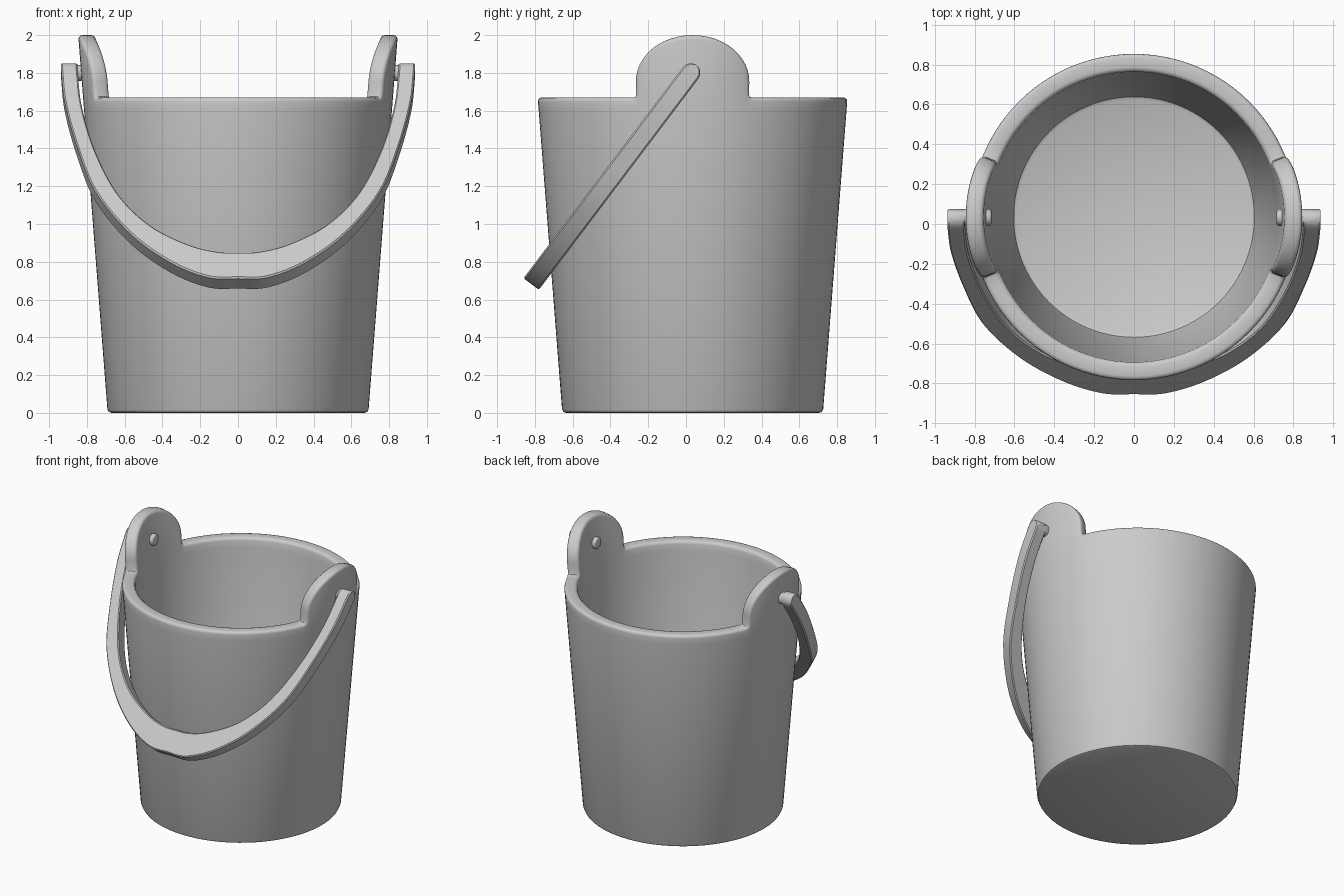
import bpy, math
from mathutils import Vector

if "Cube" in bpy.data.objects:
    bpy.data.objects.remove(bpy.data.objects["Cube"])

CY = 0.035            # bucket axis offset in y
WALL = 0.09           # wall thickness
RIM_Z, TOP_Z = 1.67, 2.0


def radius(z):
    return 0.69 + 0.078 * z


def make_object(name, verts, faces, angle=40):
    me = bpy.data.meshes.new(name)
    me.from_pydata([tuple(v) for v in verts], [], faces)
    ob = bpy.data.objects.new(name, me)
    bpy.context.collection.objects.link(ob)
    bpy.ops.object.select_all(action='DESELECT')
    ob.select_set(True)
    bpy.context.view_layer.objects.active = ob
    bpy.ops.object.mode_set(mode='EDIT')
    bpy.ops.mesh.select_all(action='SELECT')
    bpy.ops.mesh.normals_make_consistent(inside=False)
    bpy.ops.object.mode_set(mode='OBJECT')
    bpy.ops.object.shade_smooth_by_angle(angle=math.radians(angle))
    return ob


def loft(rings, closed_ring=True):
    """Skin a list of equal closed rings and cap both ends."""
    n = len(rings[0])
    verts = [v for r in rings for v in r]
    faces = []
    for k in range(len(rings) - 1):
        for i in range(n):
            j = (i + 1) % n
            faces.append((k * n + i, k * n + j, (k + 1) * n + j, (k + 1) * n + i))
    faces.append(tuple(range(n))[::-1])
    faces.append(tuple(range((len(rings) - 1) * n, len(rings) * n)))
    return verts, faces


# Bucket: rim outline as (angle, height), with two raised ears
half = math.asin(0.31 / 0.835)
ear = [(-half - 0.02, RIM_Z), (-half - 0.005, RIM_Z + 0.004), (-half, RIM_Z + 0.018)]
for i in range(25):
    p = math.pi * (1 - i / 24)
    ear.append((math.asin(0.31 * math.cos(p) / 0.835), 1.75 + 0.25 * math.sin(p)))
ear += [(-a, z) for a, z in ear[2::-1]]
outline = []
for c in (0, math.pi):
    outline += [(c + a, z) for a, z in ear]
    gap = math.pi - 2 * (half + 0.02)
    outline += [(c + half + 0.02 + gap * i / 36, RIM_Z) for i in range(1, 36)]
N = len(outline)

# Outward normals of the outline in the unrolled wall
normals = []
for i in range(N):
    a0, z0 = outline[i - 1]
    a, z = outline[i]
    a1, z1 = outline[(i + 1) % N]
    def unit(da, dz):
        da = (da + math.pi) % (2 * math.pi) - math.pi
        return Vector((da * 0.83, dz)).normalized()
    t = (unit(a - a0, z - z0) + unit(a1 - a, z1 - z)).normalized()
    normals.append((-t.y / 0.83, t.x))


def wall_point(a, z, depth):
    r = radius(z) - depth
    return (r * math.cos(a), CY + r * math.sin(a), z)


def rim_ring(depth, inset):
    return [wall_point(a - inset * n[0], z - inset * n[1], depth)
            for (a, z), n in zip(outline, normals)]


def level_ring(z, depth, b):
    return [wall_point(a - b * n[0], z, depth) for (a, _), n in zip(outline, normals)]


B = 0.022
arc = [(B * (1 - math.cos(t)), B * (1 - math.sin(t)))
       for t in (0, math.pi / 6, math.pi / 3, math.pi / 2)]
rings = [level_ring(0, 0.02, B), level_ring(0.006, 0.006, B), level_ring(0.02, 0, B),
         level_ring(1.6, 0, B)]
rings += [rim_ring(d, o) for d, o in arc]
rings += [rim_ring(WALL - d, o) for d, o in reversed(arc)]
rings += [level_ring(1.6, WALL, B), level_ring(0.13, WALL, B),
          level_ring(0.108, WALL + 0.005, B), level_ring(0.1, WALL + 0.02, B)]
make_object("bucket", *loft(rings))

# Handle: tilted arch given by outer and inner outline (x, distance down the arm)
keys = [(.937, 0, .85, 0), (.918, .22, .828, .25), (.855, .51, .757, .55),
        (.755, .82, .635, .84), (.57, 1.10, .466, 1.046), (.36, 1.29, .27, 1.17),
        (.16, 1.39, .115, 1.22)]
keys = [Vector(k) for k in keys]
mirror = [Vector((-k[0], k[1], -k[2], k[3])) for k in reversed(keys)]
keys = keys + [Vector((0, 1.398, 0, 1.226))] + mirror


def smooth(pts, steps=6):
    ext = [2 * pts[0] - pts[1]] + pts + [2 * pts[-1] - pts[-2]]
    out = []
    for i in range(1, len(ext) - 2):
        p0, p1, p2, p3 = ext[i - 1:i + 3]
        for s in range(steps):
            t = s / steps
            out.append(0.5 * (2 * p1 + (p2 - p0) * t + (2 * p0 - 5 * p1 + 4 * p2 - p3) * t * t
                              + (3 * p1 - p0 - 3 * p2 + p3) * t ** 3))
    return out + [pts[-1]]


W = 0.051
stations = [(k, W) for k in smooth(keys)]
for deg in (25, 50, 70, 84):          # rounded arm ends
    u, w = -W * math.sin(math.radians(deg)), W * math.cos(math.radians(deg))
    stations.insert(0, (Vector((.937, u, .85, u)), w))
    stations.append((Vector((-.937, u, -.85, u)), w))


def handle_ring(k, w):
    o, i = Vector(k[:2]), Vector(k[2:])
    length = (i - o).length
    b = min(0.008, w * 0.4)
    ring = []
    for d, v in ((0, -w + b), (0, w - b), (b, w), (length - b, w),
                 (length, w - b), (length, -w + b), (length - b, -w), (b, -w)):
        x, u = o + (i - o) * (d / length)
        ring.append((x, 0.025 - 0.603 * u - 0.798 * v, 1.80 - 0.798 * u + 0.603 * v))
    return ring


make_object("handle", *loft([handle_ring(k, w) for k, w in stations]), angle=35)

# Pivot pegs through the ears
for side, label in ((1, "right"), (-1, "left")):
    rings = [[(side * x, 0.033 + r * math.cos(i * math.pi / 12), 1.80 + r * math.sin(i * math.pi / 12))
              for i in range(24)]
             for x, r in ((.89, .042), (.725, .042), (.718, .038), (.715, .03))]
    make_object("pivot_peg_" + label, *loft(rings))
